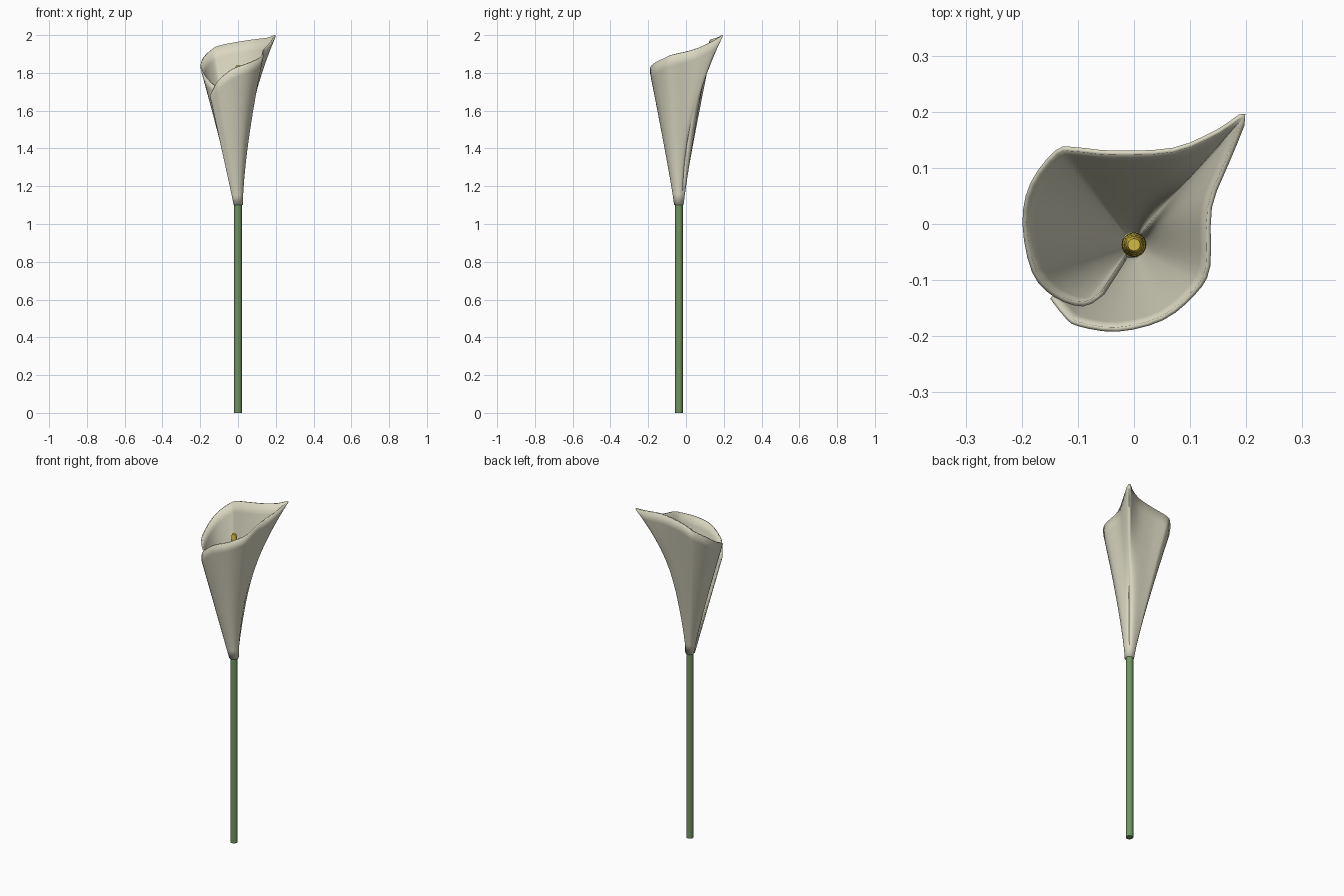
import bpy, bmesh, math
from mathutils import Vector

if "Cube" in bpy.data.objects:
    bpy.data.objects.remove(bpy.data.objects["Cube"])

CY = -0.037      # y of the stem axis
BASE_Z = 1.10    # height where the flower starts


def material(name, rgb):
    m = bpy.data.materials.new(name)
    m.diffuse_color = (*rgb, 1)
    m.use_nodes = True
    m.node_tree.nodes["Principled BSDF"].inputs["Base Color"].default_value = m.diffuse_color
    return m


CREAM = material("cream petal", (0.70, 0.68, 0.53))
GREEN = material("stem green", (0.165, 0.30, 0.12))
YELLOW = material("spadix yellow", (0.66, 0.49, 0.05))


def finish(name, bm, mat, angle=50):
    bmesh.ops.recalc_face_normals(bm, faces=bm.faces)
    me = bpy.data.meshes.new(name)
    bm.to_mesh(me)
    bm.free()
    me.materials.append(mat)
    ob = bpy.data.objects.new(name, me)
    bpy.context.collection.objects.link(ob)
    bpy.ops.object.select_all(action='DESELECT')
    ob.select_set(True)
    bpy.context.view_layer.objects.active = ob
    bpy.ops.object.shade_smooth_by_angle(angle=math.radians(angle))
    return ob


def lathe(name, profile, sides, mat):
    """Closed solid of (radius, z) rings about the stem axis."""
    bm = bmesh.new()
    rings = [[bm.verts.new((r * math.cos(2 * math.pi * i / sides),
                            CY + r * math.sin(2 * math.pi * i / sides), z))
              for i in range(sides)] for r, z in profile]
    for a, b in zip(rings, rings[1:]):
        for i in range(sides):
            j = (i + 1) % sides
            bm.faces.new((a[i], a[j], b[j], b[i]))
    bm.faces.new(rings[0][::-1])
    bm.faces.new(rings[-1])
    return finish(name, bm, mat)


# Stem and spadix
lathe("stem", [(0.02, 0), (0.02, 1.12)], 16, GREEN)
lathe("spadix", [(0.012, 1.10), (0.018, 1.2), (0.022, 1.35), (0.021, 1.55),
                 (0.018, 1.72), (0.015, 1.82), (0.011, 1.838)], 20, YELLOW)

# Spathe rim: x, y, z, flare exponent; runs from the inner to the outer free edge
RIM = [(-0.055, -0.122, 1.66, 1.1), (-0.09, -0.143, 1.71, 1.1),
       (-0.14, -0.127, 1.745, 1.15), (-0.178, -0.085, 1.785, 1.15),
       (-0.195, 0.0, 1.83, 1.15), (-0.182, 0.07, 1.88, 1.15),
       (-0.138, 0.128, 1.925, 1.1), (-0.105, 0.133, 1.942, 1.1),
       (-0.04, 0.127, 1.957, 1.1), (0.07, 0.132, 1.975, 1.2),
       (0.15, 0.165, 1.985, 1.7), (0.197, 0.193, 1.998, 2.1),
       (0.168, 0.115, 1.955, 1.9), (0.135, 0.03, 1.92, 1.6),
       (0.132, -0.075, 1.895, 1.5), (0.107, -0.122, 1.875, 1.4),
       (0.05, -0.168, 1.85, 1.2), (-0.03, -0.188, 1.82, 1.1),
       (-0.1, -0.178, 1.765, 1.05), (-0.122, -0.162, 1.73, 1.05),
       (-0.147, -0.13, 1.68, 1.0)]


def spline(pts, steps):
    out = []
    for i in range(len(pts) - 1):
        p0, p1, p2, p3 = (Vector(pts[min(max(k, 0), len(pts) - 1)])
                          for k in (i - 1, i, i + 1, i + 2))
        for s in range(steps):
            t = s / steps
            out.append(0.5 * (2 * p1 + (p2 - p0) * t
                              + (2 * p0 - 5 * p1 + 4 * p2 - p3) * t * t
                              + (3 * p1 - p0 - 3 * p2 + p3) * t ** 3))
    return out + [Vector(pts[-1])]


# Wrapped funnel lofted from a small base ring up to the rim
rim = spline(RIM, 3)
ROWS = 14
bm = bmesh.new()
cols = []
for k, (x, y, z, e) in enumerate(rim):
    d = Vector((x, y - CY))
    r0 = 0.018 + 0.005 * k / (len(rim) - 1)
    col = []
    for j in range(ROWS + 1):
        t = j / ROWS
        r = r0 + (d.length - r0) * t ** e
        p = d.normalized() * r
        col.append(bm.verts.new((p.x, CY + p.y, BASE_Z + (z - BASE_Z) * t)))
    cols.append(col)
for a, b in zip(cols, cols[1:]):
    for j in range(ROWS):
        bm.faces.new((a[j], b[j], b[j + 1], a[j + 1]))
spathe = finish("spathe", bm, CREAM, 60)
solid = spathe.modifiers.new("thickness", 'SOLIDIFY')
solid.thickness = 0.008
solid.offset = 0
